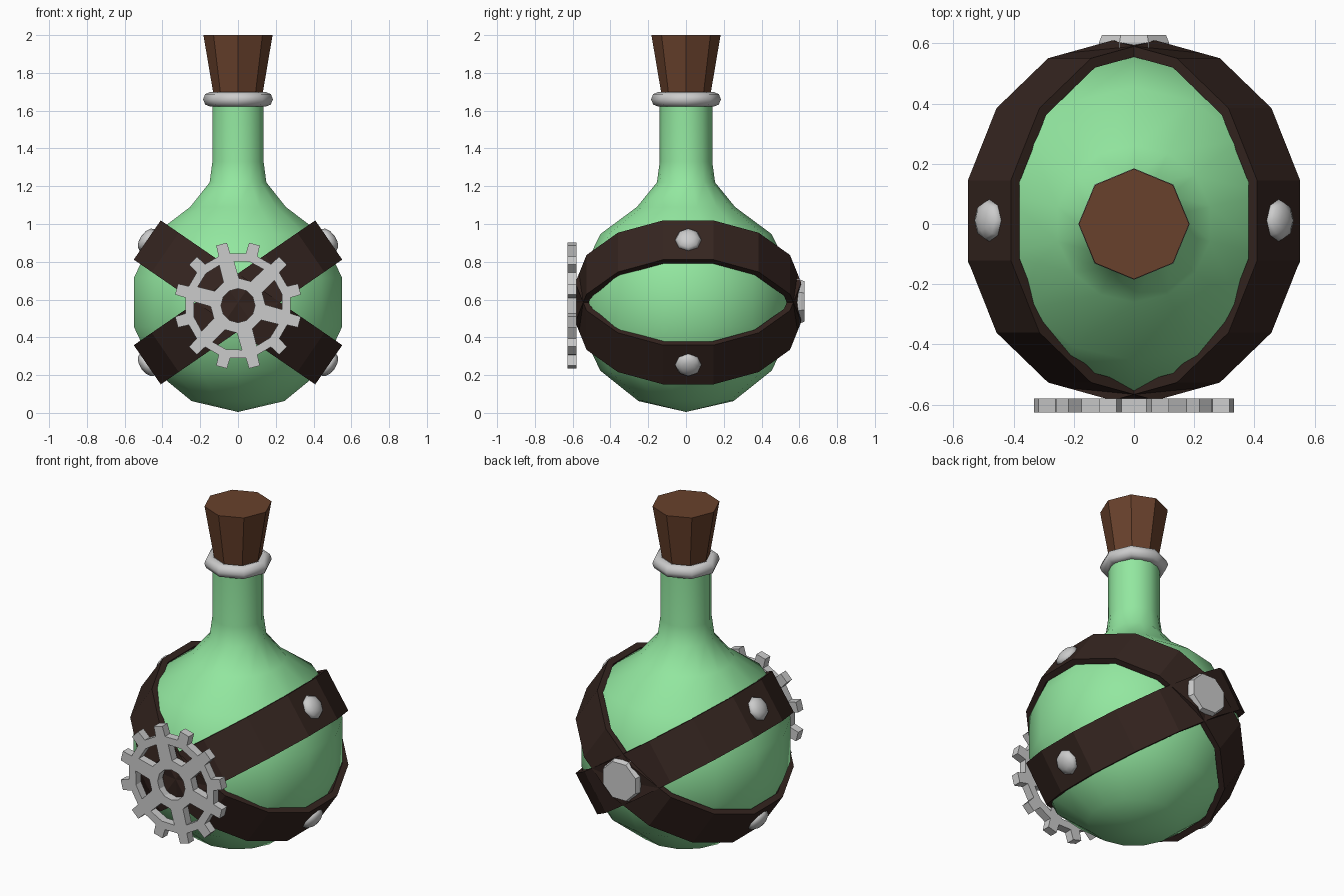
import bpy, bmesh
from math import sin, cos, pi, radians, tau
from mathutils import Matrix

if "Cube" in bpy.data.objects:
    bpy.data.objects.remove(bpy.data.objects["Cube"])


def material(name, rgb):
    m = bpy.data.materials.new(name)
    m.diffuse_color = (*rgb, 1)
    m.use_nodes = True
    m.node_tree.nodes["Principled BSDF"].inputs["Base Color"].default_value = m.diffuse_color
    return m


GLASS = material("green_glass", (0.29, 0.80, 0.35))
CORK = material("cork", (0.14, 0.053, 0.025))
LEATHER = material("dark_leather", (0.035, 0.018, 0.014))


def lathe(name, profile, sides, mat=None, closed=False, smooth=None, matrix=Matrix()):
    """Spin (radius, z) points about z, with a vertex on the +y axis."""
    bm = bmesh.new()
    rings = []
    for k in range(sides):
        a = pi / 2 + tau * k / sides
        rings.append([bm.verts.new((r * cos(a), r * sin(a), z)) for r, z in profile])
    n = len(profile)
    for k in range(sides):
        a, b = rings[k], rings[(k + 1) % sides]
        for i in range(n if closed else n - 1):
            j = (i + 1) % n
            if profile[i][0] or profile[j][0]:
                bm.faces.new((a[i], b[i], b[j], a[j]))
    bmesh.ops.remove_doubles(bm, verts=bm.verts, dist=1e-5)
    bmesh.ops.recalc_face_normals(bm, faces=bm.faces)
    me = bpy.data.meshes.new(name)
    bm.to_mesh(me)
    bm.free()
    if mat:
        me.materials.append(mat)
    ob = bpy.data.objects.new(name, me)
    bpy.context.collection.objects.link(ob)
    ob.matrix_world = matrix
    if smooth:
        select(ob)
        bpy.ops.object.shade_smooth_by_angle(angle=radians(smooth))
    return ob


def select(ob):
    bpy.ops.object.select_all(action='DESELECT')
    ob.select_set(True)
    bpy.context.view_layer.objects.active = ob


# Bottle: 14-sided sphere drawn up into a neck
R, CZ = 0.58, 0.585
sphere = [(R * cos(t), CZ + R * sin(t)) for t in (pi * (-7 + 2 * i) / 14 for i in range(6))]
sphere[0] = (0, CZ - R)
neck = [(0.26, 1.09), (0.154, 1.22), (0.139, 1.33), (0.139, 1.67), (0, 1.67)]
lathe("bottle", sphere + neck, 14, GLASS, smooth=60)

# Neck ring and cork
ring = [(0.146 + 0.039 * cos(tau * i / 8), 1.66 + 0.039 * sin(tau * i / 8)) for i in range(8)]
lathe("neck_ring", ring, 8, closed=True, smooth=60)
lathe("cork", [(0, 1.64), (0.122, 1.64), (0.183, 2.0), (0, 2.0)], 8, CORK)

# Crossed straps with a domed rivet at each side
TILT, YC = radians(34.5), 0.012
band = [(0.563, -0.126), (0.598, -0.126), (0.598, 0.126), (0.563, 0.126)]
dome = [(0.07 * cos(t), 0.038 * sin(t)) for t in (-0.5, 0, pi / 6, pi / 3)] + [(0, 0.038)]
for s, label in ((1, "rising"), (-1, "falling")):
    frame = Matrix.Translation((0, YC, CZ)) @ Matrix.Rotation(-s * TILT, 4, 'Y')
    lathe(label + "_strap", band, 14, LEATHER, closed=True, matrix=frame)
    for side, end in ((1, "right"), (-1, "left")):
        seat = Matrix.Translation((side * 0.583, 0, 0)) @ Matrix.Rotation(side * pi / 2, 4, 'Y')
        lathe(f"{label}_strap_{end}_rivet", dome, 8, smooth=60, matrix=frame @ seat)

# Large octagonal stud at the back
back = Matrix.Translation((0, 0.57, 0.59)) @ Matrix.Rotation(-pi / 2, 4, 'X') @ Matrix.Rotation(pi / 8, 4, 'Z')
lathe("back_stud", [(0, 0), (0.125, 0), (0.125, 0.035), (0.115, 0.058), (0, 0.058)], 8, matrix=back)

# Front gear: filled outline with a hub hole and six windows, extruded
cu = bpy.data.curves.new("gear", 'CURVE')
cu.dimensions = '2D'
cu.fill_mode = 'BOTH'
cu.extrude = 0.024


def outline(points):
    sp = cu.splines.new('POLY')
    sp.points.add(len(points) - 1)
    for p, (x, y) in zip(sp.points, points):
        p.co = (x, y, 0, 1)
    sp.use_cyclic_u = True


def polar(r, deg):
    return r * cos(radians(deg)), r * sin(radians(deg))


teeth = []
for k in range(12):
    c = 15 + 30 * k
    teeth += [polar(0.28, c - 6.5), polar(0.338, c - 5), polar(0.338, c + 5), polar(0.28, c + 6.5)]
outline(teeth)
outline([polar(0.09, 30 * k) for k in range(12)])
for k in range(6):
    c = 15 + 60 * k
    outline([polar(0.145, c - 13), polar(0.235, c - 20), polar(0.24, c), polar(0.235, c + 20),
             polar(0.145, c + 13)])
gear = bpy.data.objects.new("gear", cu)
bpy.context.collection.objects.link(gear)
gear.location = (0, -0.603, 0.568)
gear.rotation_euler = (pi / 2, 0, 0)
select(gear)
bpy.ops.object.convert(target='MESH')
for p in bpy.context.object.data.polygons:
    p.use_smooth = False
